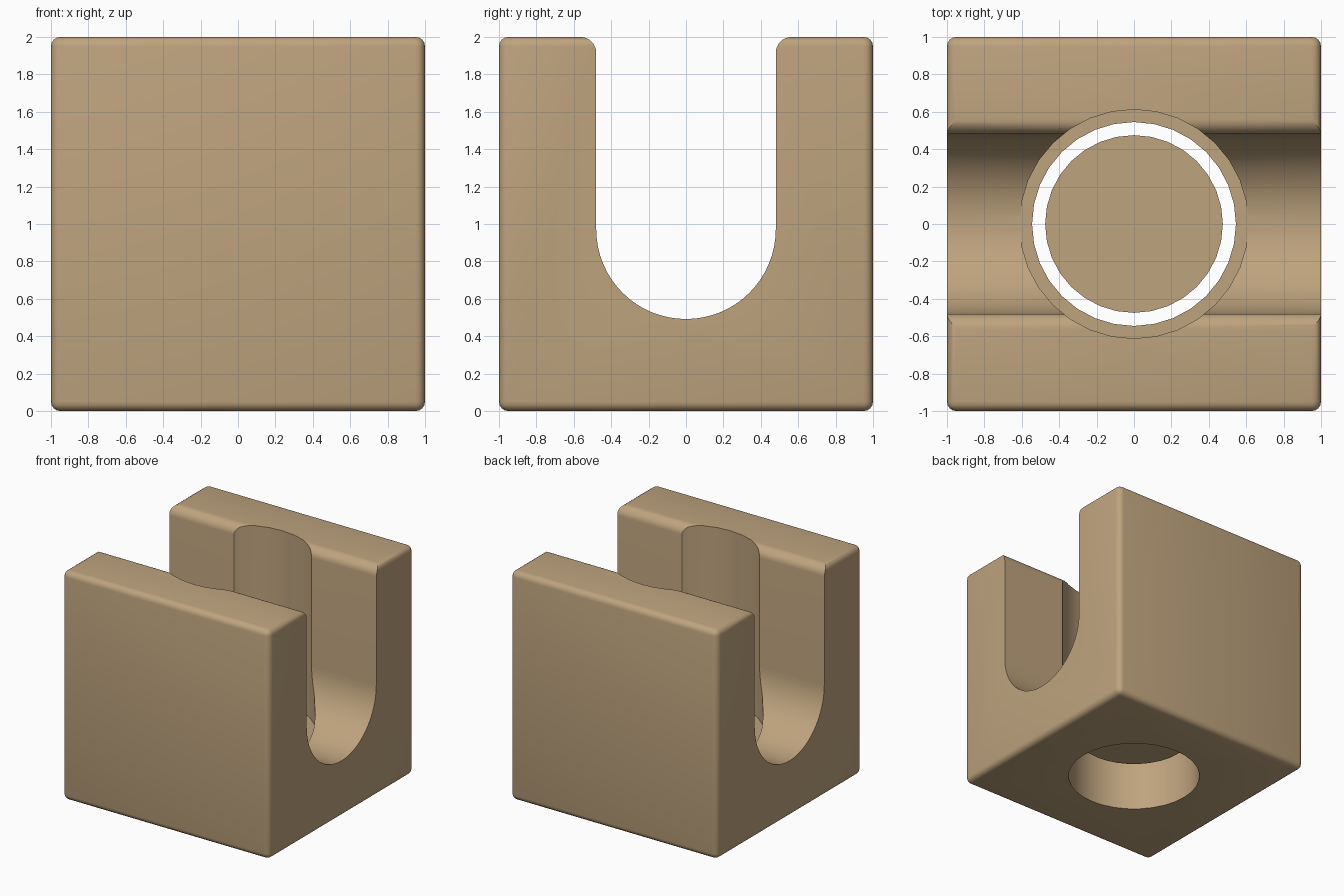
import bpy, bmesh, math

if "Cube" in bpy.data.objects:
    bpy.data.objects.remove(bpy.data.objects["Cube"])

tan = bpy.data.materials.new("warm tan")
tan.diffuse_color = (0.52, 0.37, 0.21, 1)
tan.use_nodes = True
tan.node_tree.nodes["Principled BSDF"].inputs["Base Color"].default_value = tan.diffuse_color


def make_object(name, bm):
    bmesh.ops.recalc_face_normals(bm, faces=bm.faces)
    mesh = bpy.data.meshes.new(name)
    bm.to_mesh(mesh)
    bm.free()
    mesh.materials.append(tan)
    obj = bpy.data.objects.new(name, mesh)
    bpy.context.collection.objects.link(obj)
    return obj


def cylinder(name, radius, z0, z1, sides=32):
    bm = bmesh.new()
    bmesh.ops.create_cone(bm, cap_ends=True, segments=sides, radius1=radius,
                          radius2=radius, depth=z1 - z0)
    bmesh.ops.translate(bm, verts=bm.verts, vec=(0, 0, (z0 + z1) / 2))
    return make_object(name, bm)


def activate(obj):
    bpy.ops.object.select_all(action='DESELECT')
    obj.select_set(True)
    bpy.context.view_layer.objects.active = obj


def cut(target, cutter):
    activate(target)
    mod = target.modifiers.new("cut", 'BOOLEAN')
    mod.operation = 'DIFFERENCE'
    mod.solver = 'EXACT'
    mod.object = cutter
    bpy.ops.object.modifier_apply(modifier=mod.name)
    bpy.data.objects.remove(cutter)


# Block with rounded outer edges
bm = bmesh.new()
bmesh.ops.create_cube(bm, size=2)
bmesh.ops.translate(bm, verts=bm.verts, vec=(0, 0, 1))
bmesh.ops.bevel(bm, geom=bm.edges[:], offset=0.05, segments=4, profile=0.5,
                affect='EDGES')
block = make_object("slotted_block", bm)

# U-shaped channel along x, with a rounded lip at the top
R, ZC, LIP = 0.48, 0.972, 0.085
half = []
for i in range(17):
    a = math.pi / 2 * i / 16
    half.append((R * math.sin(a), ZC - R * math.cos(a)))
for i in range(9):
    a = math.pi / 2 * i / 8
    half.append((R + LIP - LIP * math.cos(a), 2 - LIP + LIP * math.sin(a)))
half.append((R + LIP, 2.2))
profile = half + [(-y, z) for y, z in reversed(half[1:])]
bm = bmesh.new()
face = bm.faces.new([bm.verts.new((-1.2, y, z)) for y, z in profile])
ext = bmesh.ops.extrude_face_region(bm, geom=[face])
bmesh.ops.translate(bm, vec=(2.4, 0, 0), verts=[
    v for v in ext["geom"] if isinstance(v, bmesh.types.BMVert)])
cut(block, make_object("channel_cutter", bm))

# Wide bore from above, narrower hole through the base
cut(block, cylinder("bore_cutter", 0.612, 0.494, 2.3))
cut(block, cylinder("base_hole_cutter", 0.545, -0.3, 0.8))

# Loose round plate inside the base hole
plate = cylinder("inner_plate", 0.475, 0.39, 0.485)

for obj in (block, plate):
    activate(obj)
    bpy.ops.object.shade_smooth_by_angle(angle=math.radians(30))
